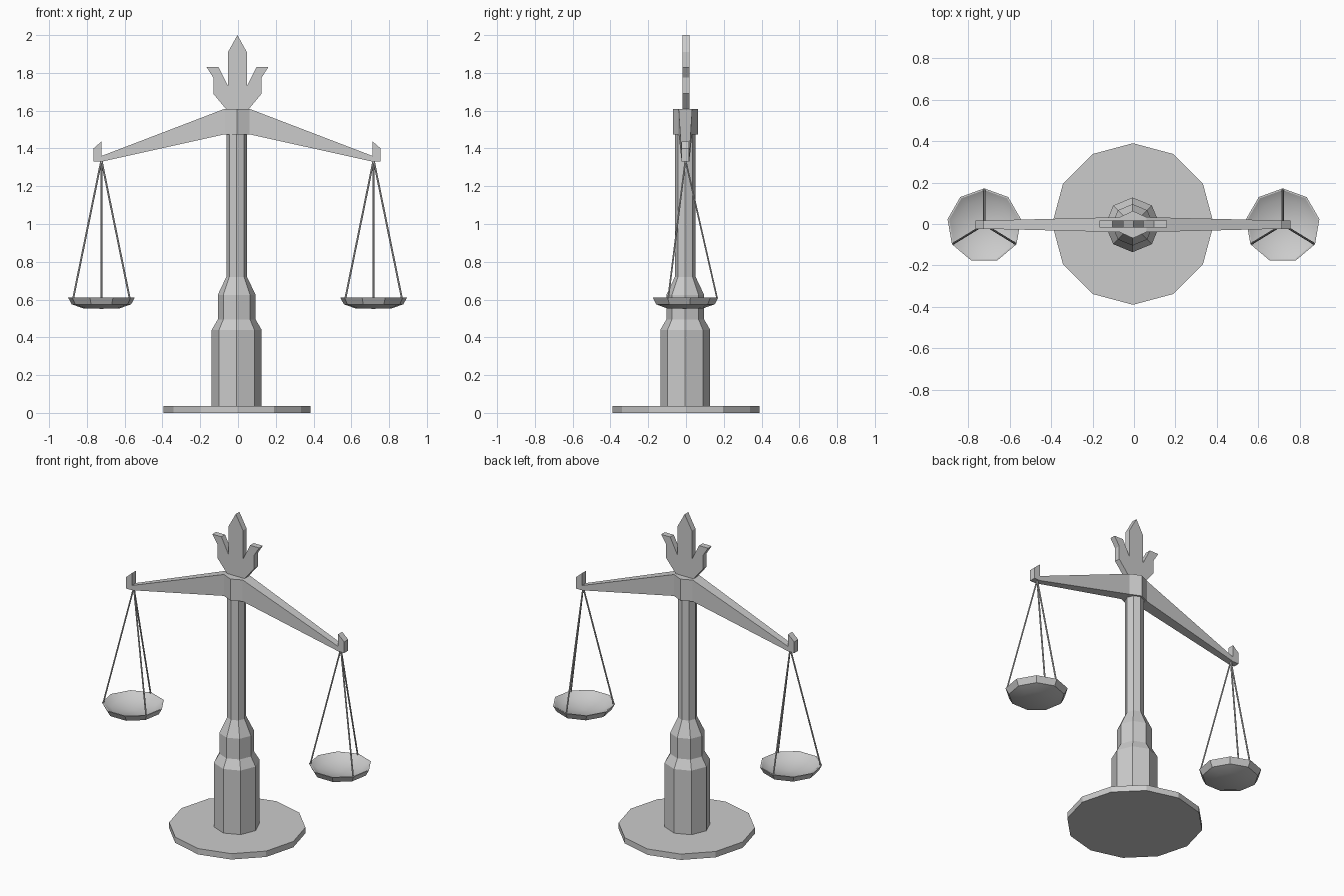
import bpy
from math import sin, cos, pi, radians
from mathutils import Vector

if "Cube" in bpy.data.objects:
    bpy.data.objects.remove(bpy.data.objects["Cube"])

CX = -0.005  # shared centre line


def add(name, verts, faces):
    me = bpy.data.meshes.new(name)
    me.from_pydata(verts, [], faces)
    me.update()
    ob = bpy.data.objects.new(name, me)
    bpy.context.collection.objects.link(ob)
    return ob


def lathe(name, profile, n, cx, cy):
    """Revolve (radius, z) pairs from bottom to top; radius 0 makes a pole."""
    verts, faces, rings = [], [], []
    for r, z in profile:
        start = len(verts)
        count = 1 if r == 0 else n
        for i in range(count):
            a = pi / 2 + 2 * pi * i / n
            verts.append((cx + r * cos(a), cy + r * sin(a), z))
        rings.append([start + i % count for i in range(n)])
    for a, b in zip(rings, rings[1:]):
        for i in range(n):
            j = (i + 1) % n
            face = list(dict.fromkeys((a[i], a[j], b[j], b[i])))
            faces.append(face)
    if profile[0][0]:
        faces.append(rings[0][::-1])
    if profile[-1][0]:
        faces.append(rings[-1])
    return add(name, verts, faces)


def rod(name, p, q, r, n=6):
    """Thin straight rod between two points."""
    p, q = Vector(p), Vector(q)
    rot = (q - p).to_track_quat('Z', 'Y')
    ring = [rot @ Vector((r * cos(2 * pi * i / n), r * sin(2 * pi * i / n), 0)) for i in range(n)]
    verts = [p + v for v in ring] + [q + v for v in ring]
    faces = [(i, (i + 1) % n, n + (i + 1) % n, n + i) for i in range(n)]
    faces += [list(range(n))[::-1], list(range(n, 2 * n))]
    return add(name, verts, faces)


# Base disc and stepped column
lathe("base", [(0.39, 0), (0.39, 0.037)], 12, CX, 0)
lathe("column", [(0.132, 0.03), (0.132, 0.44), (0.1, 0.495), (0.1, 0.625),
                 (0.055, 0.72), (0.055, 1.5)], 8, CX - 0.002, -0.004)

# Beam: cross-sections (x, bottom z, top z, half depth), mirrored to both sides
half = [(0, 1.475, 1.61, 0.066), (0.065, 1.475, 1.61, 0.036),
        (0.718, 1.33, 1.36, 0.02), (0.718, 1.33, 1.437, 0.02),
        (0.76, 1.33, 1.40, 0.02)]
stations = [(-x, b, t, d) for x, b, t, d in half[:0:-1]] + half
verts, faces = [], []
for x, b, t, d in stations:
    verts += [(CX + x, y - 0.003, z) for y, z in ((-d, b), (d, b), (d, t), (-d, t))]
for s in range(len(stations) - 1):
    for i in range(4):
        j = (i + 1) % 4
        quad = [s * 4 + i, s * 4 + 4 + i, s * 4 + 4 + j, s * 4 + j]
        # skip the collapsed faces at the hook step
        if len({tuple(verts[k]) for k in quad}) > 2:
            faces.append(quad)
faces += [(0, 1, 2, 3), tuple(len(verts) - k for k in (1, 2, 3, 4))]
beam = add("beam", verts, faces)

# Flat leaf finial, mirrored outline extruded in depth
side = [(0.053, 1.60), (0.128, 1.69), (0.128, 1.775), (0.163, 1.83),
        (0.1, 1.83), (0.05, 1.73), (0.05, 1.91)]
outline = side + [(0, 2.0)] + [(-x, z) for x, z in side[::-1]]
n = len(outline)
verts = [(x - 0.003, y, z) for y in (-0.018, 0.018) for x, z in outline]
faces = [list(range(n)), list(range(n, 2 * n))[::-1]]
faces += [(i, n + i, n + (i + 1) % n, (i + 1) % n) for i in range(n)]
add("finial", verts, faces)

# Pans with three hanging cords each
for label, sx in (("left", -1), ("right", 1)):
    px, py = sx * 0.718 + (CX if sx < 0 else 0), -0.008
    pan = lathe(label + "_pan", [(0, 0.551), (0.1, 0.554), (0.16, 0.575), (0.18, 0.612),
                                 (0.172, 0.612), (0.13, 0.585), (0, 0.567)], 9, px, py)
    bpy.ops.object.select_all(action='DESELECT')
    pan.select_set(True)
    bpy.context.view_layer.objects.active = pan
    bpy.ops.object.shade_smooth_by_angle(angle=radians(30))
    for k in range(3):
        a = pi / 2 + k * 2 * pi / 3
        rod(f"{label}_cord_{k + 1}", (px, -0.003, 1.34),
            (px + 0.173 * cos(a), py + 0.173 * sin(a), 0.605), 0.005)

# Consistent outward normals
import bmesh
for ob in bpy.data.objects:
    bm = bmesh.new()
    bm.from_mesh(ob.data)
    bmesh.ops.remove_doubles(bm, verts=bm.verts, dist=1e-5)
    bmesh.ops.recalc_face_normals(bm, faces=bm.faces)
    bm.to_mesh(ob.data)
    bm.free()
